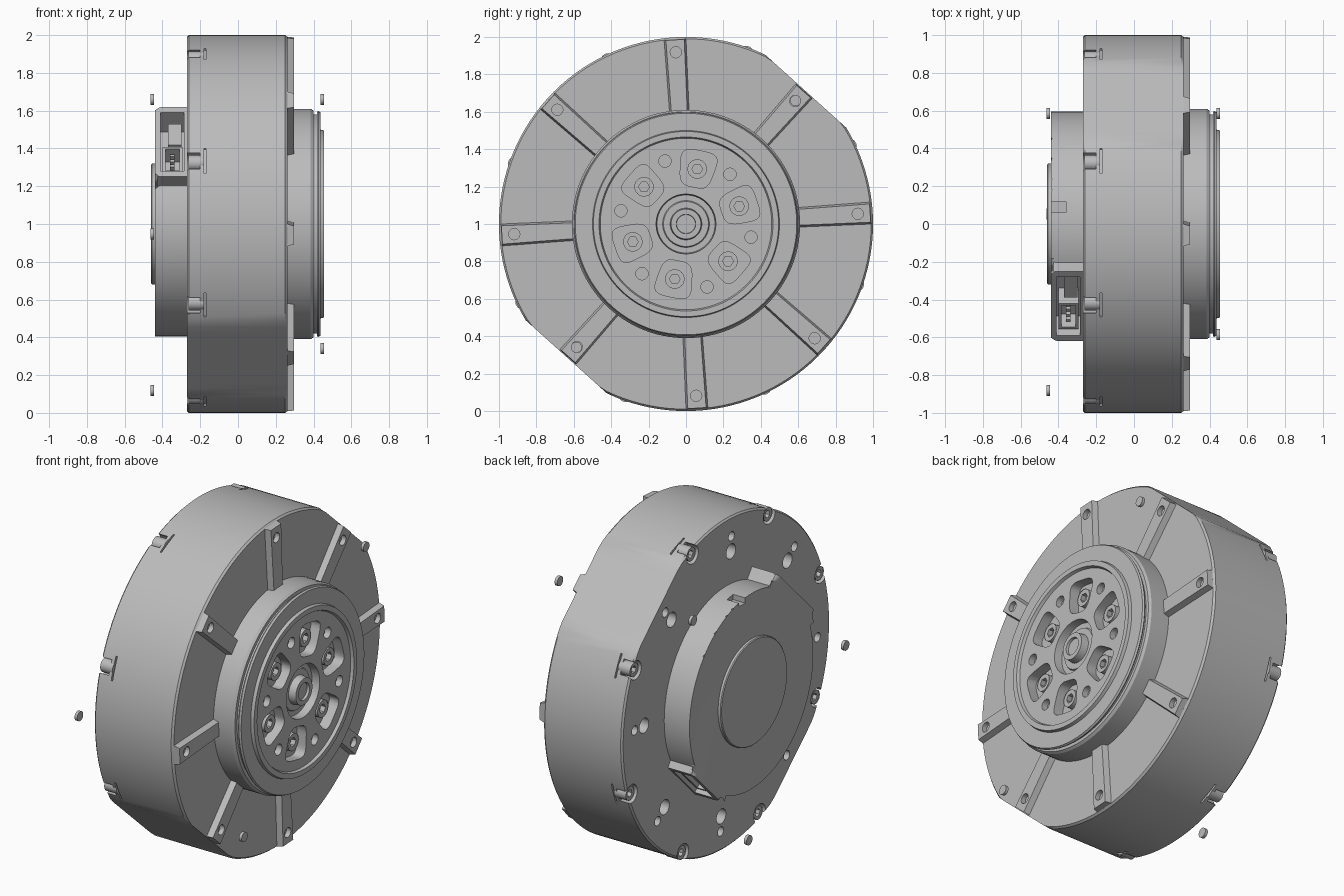
import bpy, bmesh
from math import cos, sin, pi, radians, hypot

if "Cube" in bpy.data.objects:
    bpy.data.objects.remove(bpy.data.objects["Cube"], do_unlink=True)

mat = bpy.data.materials.new("machined grey")
mat.use_nodes = True
GREY = (0.5, 0.5, 0.5, 1)
mat.diffuse_color = GREY
mat.node_tree.nodes["Principled BSDF"].inputs["Base Color"].default_value = GREY

AXIS_Z = 1.0          # height of the rotation axis, which runs along x
RIB_START = 3.4       # angles in degrees, measured from +y towards +z
SCREW_START = 25.5
FLATS = (48, 228)
EIGHTHS = range(0, 360, 45)
SIXTHS = range(0, 360, 60)


def polar(r, deg, t=0.0):
    """Point at radius r and tangential offset t, as (y, height over axis)."""
    a = radians(deg)
    return (r * cos(a) - t * sin(a), r * sin(a) + t * cos(a))


def prism(bm, pts, x0, x1, top=None):
    """Extrude an outline along x; top may be a different end outline."""
    ends = ((pts, x0), (top or pts, x1))
    a, b = [[bm.verts.new((x, y, z + AXIS_Z)) for y, z in p] for p, x in ends]
    bm.faces.new(a)
    cap = bm.faces.new(b[::-1])
    for i in range(len(a)):
        j = (i + 1) % len(a)
        bm.faces.new((a[j], a[i], b[i], b[j]))
    return cap


def disc(bm, centre, r, x0, x1, n=24, turn=0):
    ring = [polar(r, turn + 360 * i / n) for i in range(n)]
    return prism(bm, [(centre[0] + y, centre[1] + z) for y, z in ring], x0, x1)


def block(bm, deg, r0, r1, t0, t1, x0, x1):
    prism(bm, [polar(r0, deg, t0), polar(r1, deg, t0),
               polar(r1, deg, t1), polar(r0, deg, t1)], x0, x1)


def lathe(bm, profile, n=128):
    """Revolve (radius, x) points about the axis; both ends lie on it."""
    rings = []
    for r, x in profile:
        count = 1 if r == 0 else n
        rings.append([bm.verts.new((x, r * cos(2 * pi * i / n),
                                    AXIS_Z + r * sin(2 * pi * i / n)))
                      for i in range(count)])
    for a, b in zip(rings, rings[1:]):
        for i in range(n):
            j = (i + 1) % n
            quad = (a[i % len(a)], a[j % len(a)], b[j % len(b)], b[i % len(b)])
            bm.faces.new(list(dict.fromkeys(quad)))


def finish(bm, name):
    bmesh.ops.recalc_face_normals(bm, faces=bm.faces)
    mesh = bpy.data.meshes.new(name)
    bm.to_mesh(mesh)
    bm.free()
    mesh.materials.append(mat)
    obj = bpy.data.objects.new(name, mesh)
    bpy.context.collection.objects.link(obj)
    smooth(mesh)
    return obj


def smooth(mesh):
    mesh.shade_smooth()
    mesh.set_sharp_from_angle(angle=radians(32))


def cut(obj, bm):
    """Subtract the cutter from the object, apply it and drop the cutter."""
    cutter = finish(bm, "cutter")
    cutter.hide_render = True
    mod = obj.modifiers.new("cut", 'BOOLEAN')
    mod.operation, mod.solver, mod.object = 'DIFFERENCE', 'EXACT', cutter
    bpy.context.view_layer.update()
    graph = bpy.context.evaluated_depsgraph_get()
    mesh = bpy.data.meshes.new_from_object(obj.evaluated_get(graph))
    obj.modifiers.clear()
    obj.data = mesh
    bpy.data.objects.remove(cutter, do_unlink=True)
    smooth(mesh)


# Main drum with two flats on its rim
bm = bmesh.new()
lathe(bm, [(0, -.27), (.99, -.27), (1, -.26), (1, .25), (.99, .262), (0, .262)])
for deg in FLATS:
    ny, nz = polar(1, deg)
    for v in bm.verts:
        over = v.co.y * ny + (v.co.z - AXIS_Z) * nz - .956
        if over > 0:
            v.co.y -= over * ny
            v.co.z -= over * nz
drum = finish(bm, "drum")

# Holes, screw notches and rim slots in the drum
bm = bmesh.new()
for k in EIGHTHS:
    disc(bm, polar(.88, RIB_START + k), .028, -.3, -.2)
    disc(bm, polar(.79, RIB_START + k), .045, -.3, -.17)
    disc(bm, polar(.965, SCREW_START + k), .056, -.3, -.2)
    block(bm, SCREW_START + k, .985, 1.03, -.07, .07, -.18, -.17)
cut(drum, bm)

# Raised ribs with sloped sides on the front face
bm = bmesh.new()
holes = bmesh.new()
for k in EIGHTHS:
    deg = RIB_START + k
    flat = k in (45, 225)
    end = .953 if flat else .992

    def outline(half, r_out):
        return [polar(.57, deg, -half), polar(r_out, deg, -half - .007),
                polar(r_out, deg, half + .007), polar(.57, deg, half)]
    prism(bm, outline(.058, end), .24, .297, outline(.042, end - .006))
    disc(holes, polar(.88 if flat else .92, deg), .03, .268, .32)
ribs = finish(bm, "ribs")
cut(ribs, holes)

# Output hub with its stepped face
bm = bmesh.new()
lathe(bm, [(0, .2), (.61, .2), (.61, .385), (.6, .4), (.58, .4), (.58, .418),
           (.595, .418), (.598, .425), (.592, .436), (.5, .436), (.495, .455),
           (.465, .455), (.458, .438), (.16, .438), (.155, .39), (.125, .39),
           (.12, .4), (.085, .4), (.08, .445), (.052, .445), (.05, .43),
           (0, .43)])
hub = finish(bm, "hub")

# Rounded pockets and small holes in the hub
bm = bmesh.new()
for k in SIXTHS:
    pts = []
    for i in range(40):
        c, s = cos(2 * pi * i / 40), sin(2 * pi * i / 40)
        r = .098 / (c ** 4 + s ** 4) ** .25
        pts.append(polar(.3 + r * c, 18.5 + k, r * s * (.93 + 1.5 * r * c)))
    prism(bm, pts, .375, .5)
    disc(bm, polar(.355, 48.5 + k), .033, .4, .5)
cut(hub, bm)


def screws(name, spots, r, x_base, x_head):
    """Socket-head screws with a hexagonal recess in the head."""
    depth = .6 * (x_base - x_head)
    bm = bmesh.new()
    for centre, deg in spots:
        cap = disc(bm, centre, r, x_base, x_head)
        bmesh.ops.inset_individual(bm, faces=[cap], thickness=r * .15)
        for v in cap.verts:
            v.co.x += depth * .1
    sockets = bmesh.new()
    for centre, deg in spots:
        disc(sockets, centre, r * .55, x_head + depth, x_head - depth, 6, deg)
    cut(finish(bm, name), sockets)


screws("hub_screws", [(polar(.3, 18.5 + k), k) for k in SIXTHS], .052, .36, .415)
screws("rim_screws", [(polar(.965, SCREW_START + k), k) for k in EIGHTHS],
       .042, -.18, -.262)

# Rear housing: round, with two flat connector sides
bm = bmesh.new()
pts = []
for i in range(180):
    deg, r = 2 * i, .595
    for mid, reach, dist in ((135, 24, .615), (315, 17, .605)):
        off = abs(deg - mid)
        if off <= reach:
            r = dist / cos(radians(off))
    pts.append(polar(r, deg))
cap = prism(bm, pts, -.25, -.44)
bmesh.ops.bevel(bm, geom=list(cap.edges), offset=.035, segments=5,
                profile=.5, affect='EDGES')
housing = finish(bm, "rear_housing")

# Connector openings and the small notch near the top
bm = bmesh.new()
block(bm, 135, .47, .75, -.22, .22, -.41, -.285)
block(bm, 315, .47, .75, -.15, .15, -.41, -.285)
block(bm, 90, .56, .7, -.12, -.06, -.5, -.36)
cut(housing, bm)

# Sockets inside the openings
shell, hollow, pins = bmesh.new(), bmesh.new(), bmesh.new()
for deg, t0, t1 in ((135, .01, .2), (315, -.13, .13)):
    block(shell, deg, .46, .585, t0, t1, -.4, -.295)
    block(hollow, deg, .49, .62, t0 + .015, t1 - .015, -.385, -.31)
    for i in range(4):
        t = t0 + (t1 - t0) * (i + 1) / 5
        block(pins, deg, .46, .56, t - .008, t + .008, -.36, -.335)
cut(finish(shell, "connector_shells"), hollow)
block(pins, 135, .46, .57, -.18, -.02, -.37, -.3)
finish(pins, "connector_pins")

# Thin round cover on the housing
bm = bmesh.new()
lathe(bm, [(0, -.43), (.32, -.43), (.32, -.455), (.315, -.46), (0, -.46)], 96)
finish(bm, "rear_cover")

# Loose plugs floating in line with the holes
bm = bmesh.new()
for deg, x in ((48.4, .446), (228.4, .446), (48.4, -.455),
               (183.4, -.455), (273.4, -.455)):
    disc(bm, polar(.882, deg), .029, x - .009, x + .009)
finish(bm, "hole_plugs")
